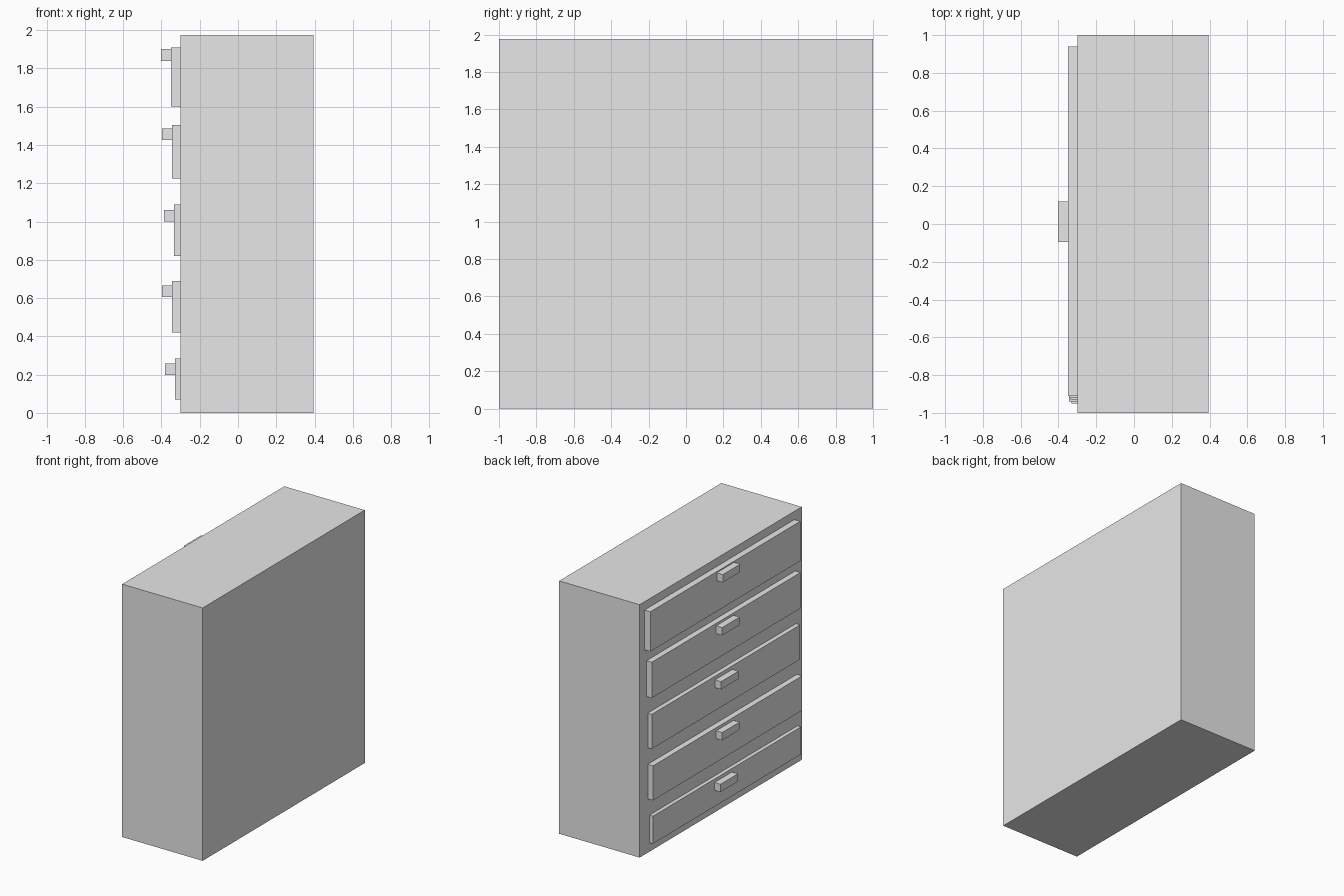
import bpy
from mathutils import Matrix, Vector

default = bpy.data.objects.get("Cube")
if default:
    bpy.data.objects.remove(default, do_unlink=True)

import bmesh

# Single painted finish
paint = bpy.data.materials.new("light_grey_paint")
paint.use_nodes = True
GREY = (0.8, 0.8, 0.8, 1)
paint.diffuse_color = GREY
paint.node_tree.nodes["Principled BSDF"].inputs["Base Color"].default_value = GREY


def box(name, x, y, z):
    """Box spanning the (low, high) ranges x, y and z."""
    low, high = (Vector(corner) for corner in zip(x, y, z))
    bm = bmesh.new()
    bmesh.ops.create_cube(bm, size=1, matrix=Matrix.Translation((low + high) / 2)
                          @ Matrix.Diagonal((*(high - low), 1)))
    mesh = bpy.data.meshes.new(name)
    bm.to_mesh(mesh)
    bm.free()
    mesh.materials.append(paint)
    obj = bpy.data.objects.new(name, mesh)
    bpy.context.collection.objects.link(obj)
    return obj


# Cabinet carcass, with the drawers on its -x face
FACE = -0.30
box("cabinet_body", (FACE, 0.395), (-1, 1), (0, 1.975))

# Drawer fronts: outer x, y range, z range, handle bottom
drawers = {
    "top": (-0.35, (-0.91, 0.94), (1.60, 1.91), 1.84),
    "upper": (-0.345, (-0.92, 0.915), (1.225, 1.505), 1.425),
    "middle": (-0.335, (-0.93, 0.90), (0.82, 1.09), 1.0),
    "lower": (-0.345, (-0.94, 0.90), (0.42, 0.69), 0.605),
    "bottom": (-0.33, (-0.95, 0.88), (0.07, 0.285), 0.197),
}
for label, (front, y, z, grip) in drawers.items():
    box(label + "_drawer_front", (front, FACE), y, z)
    # Block handle near the top of the drawer
    box(label + "_drawer_handle", (front - 0.052, front), (-0.095, 0.12), (grip, grip + 0.061))
